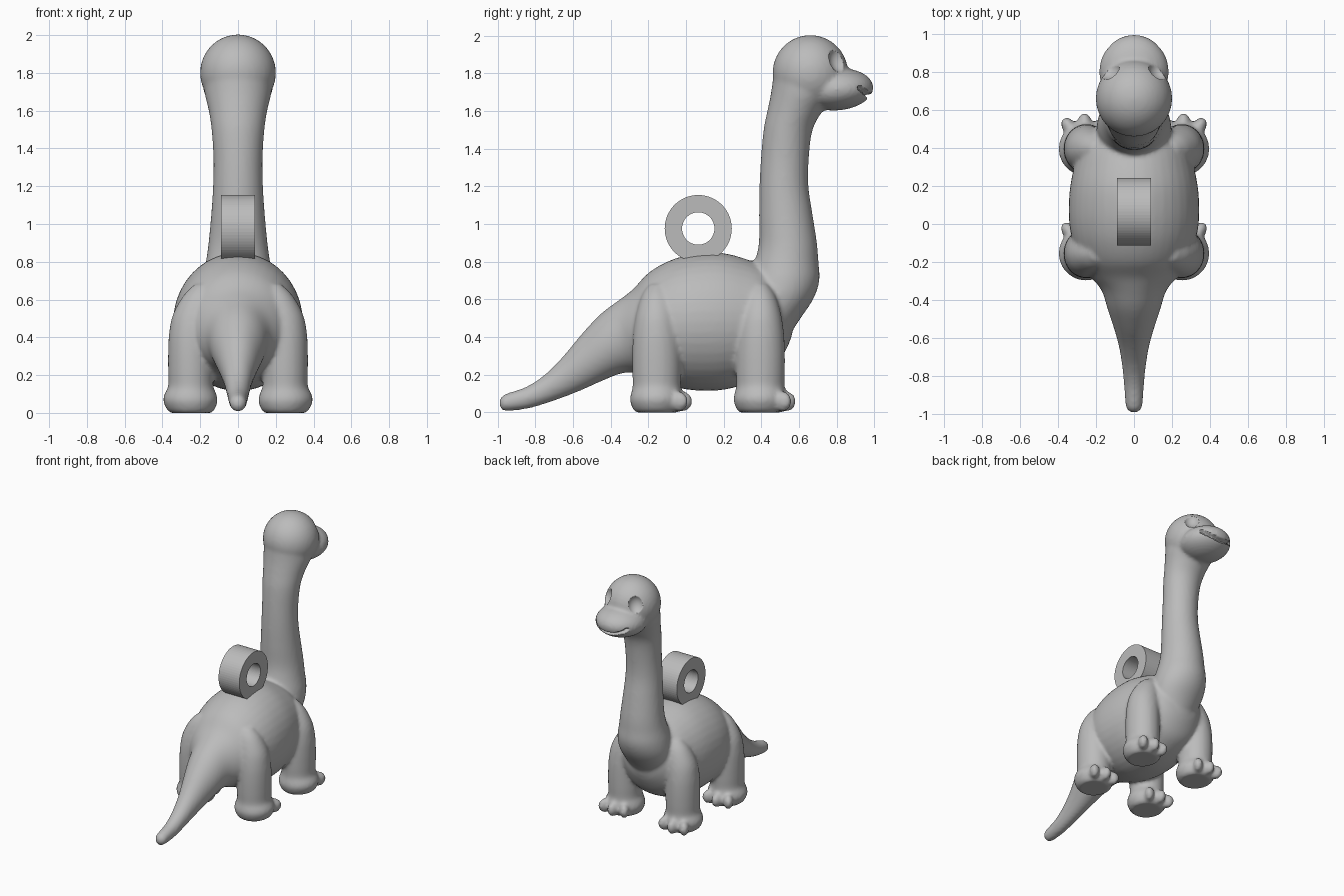
import bpy, bmesh, math
from mathutils import Matrix, Vector

cube = bpy.data.objects.get("Cube")
if cube:
    bpy.data.objects.remove(cube, do_unlink=True)

grey = bpy.data.materials.new("plain grey")
grey.use_nodes = True
GREY = (0.5, 0.5, 0.5, 1)
grey.diffuse_color = GREY
grey.node_tree.nodes["Principled BSDF"].inputs["Base Color"].default_value = GREY


def new_object(name, bm):
    bmesh.ops.recalc_face_normals(bm, faces=bm.faces[:])
    mesh = bpy.data.meshes.new(name)
    bm.to_mesh(mesh)
    bm.free()
    mesh.materials.append(grey)
    obj = bpy.data.objects.new(name, mesh)
    bpy.context.collection.objects.link(obj)
    return obj


def smooth_rows(rows, steps=4):
    """Catmull-Rom resampling of a list of section rows."""
    out = []
    for i in range(len(rows) - 1):
        ends = rows[max(i - 1, 0)], rows[i], rows[i + 1], rows[min(i + 2, len(rows) - 1)]
        for s in range(steps):
            t = s / steps
            out.append([b + 0.5 * t * (c - a + t * (2 * a - 5 * b + 4 * c - d + t * (3 * (b - c) + d - a)))
                        for a, b, c, d in zip(*ends)])
    return out + [list(rows[-1])]


def loft(bm, sections, n=40):
    """Skin a list of (centre, half axis u, half axis v) ellipses."""
    rings = []
    for c, u, v in sections:
        angles = [2 * math.pi * k / n for k in range(n)]
        rings.append([bm.verts.new(c + u * math.cos(a) + v * math.sin(a)) for a in angles])
    for r, s in zip(rings, rings[1:]):
        for k in range(n):
            bm.faces.new((r[k], r[k - 1], s[k - 1], s[k]))
    bm.faces.new(rings[0])
    bm.faces.new(rings[-1])


def ellipsoid(bm, centre, radii, rot=Matrix.Identity(4)):
    m = Matrix.Translation(centre) @ rot @ Matrix.Diagonal((*radii, 1))
    bmesh.ops.create_uvsphere(bm, u_segments=40, v_segments=24, radius=1, matrix=m)


bm = bmesh.new()

# Torso and tail: y, underside z, top z, half width
torso = [(-.99, .035, .065, .015), (-.965, .008, .095, .042), (-.85, .018, .135, .052),
         (-.75, .045, .2, .062), (-.65, .08, .3, .078), (-.55, .12, .42, .105),
         (-.45, .165, .525, .138), (-.35, .205, .6, .17), (-.28, .21, .655, .225),
         (-.2, .18, .74, .28), (-.1, .145, .8, .32), (0, .122, .833, .34),
         (.1, .115, .847, .343), (.2, .12, .845, .335), (.3, .145, .82, .315),
         (.4, .19, .78, .285), (.48, .25, .72, .23), (.54, .35, .64, .15), (.565, .42, .55, .06)]
loft(bm, [(Vector((0, y, (lo + hi) / 2)), Vector((w, 0, 0)), Vector((0, 0, (hi - lo) / 2)))
          for y, lo, hi, w in smooth_rows(torso)])

# Neck: z, back y, front y, half width
neck = [(.36, .32, .52, .1), (.48, .3, .595, .17), (.6, .31, .675, .195), (.7, .33, .708, .19),
        (.8, .365, .703, .17), (.9, .387, .695, .156), (1.05, .388, .672, .142),
        (1.2, .39, .65, .132), (1.35, .398, .652, .13), (1.5, .412, .672, .14),
        (1.6, .432, .725, .155), (1.7, .452, .8, .178), (1.8, .465, .82, .185)]
loft(bm, [(Vector((0, (b + f) / 2, z)), Vector((w, 0, 0)), Vector((0, (f - b) / 2, 0)))
          for z, b, f, w in smooth_rows(neck)])

# Cranium and snout
ellipsoid(bm, (0, .66, 1.8), (.201, .201, .203))
ellipsoid(bm, (0, .8, 1.715), (.183, .195, .112), Matrix.Rotation(math.radians(4), 4, 'X'))

# Legs: z, centre x, half width x, half depth y
leg = [(0, .25, .108, .112), (.02, .25, .128, .128), (.065, .252, .144, .143), (.1, .252, .137, .137),
       (.14, .25, .12, .128), (.22, .25, .12, .13), (.32, .25, .12, .13), (.42, .245, .12, .125),
       (.52, .23, .115, .11), (.62, .2, .09, .08), (.68, .18, .05, .04)]
for side in (1, -1):
    for cy in (.395, -.155):
        loft(bm, [(Vector((side * x, cy, z)), Vector((rx, 0, 0)), Vector((0, ry, 0)))
                  for z, x, rx, ry in smooth_rows(leg)])
        # Three toes fanned around the front of the foot
        for angle in (-34, 0, 34):
            a = math.radians(angle)
            ellipsoid(bm, (side * (.26 + .145 * math.sin(a)), cy + .02 + .115 * math.cos(a), .058),
                      (.036, .055, .054), Matrix.Rotation(-side * a, 4, 'Z'))

body = new_object("body", bm)

# Blend the parts into one skin
remesh = body.modifiers.new("blend", 'REMESH')
remesh.mode = 'VOXEL'
remesh.voxel_size = .013
soften = body.modifiers.new("soften", 'SMOOTH')
soften.factor = .5
soften.iterations = 6
bpy.context.view_layer.update()
evaluated = body.evaluated_get(bpy.context.evaluated_depsgraph_get())
bm = bmesh.new()
bm.from_mesh(evaluated.to_mesh())
evaluated.to_mesh_clear()
body.modifiers.clear()

# Finer skin on the face
face_edges = [e for e in bm.edges if all(v.co.y > .7 and v.co.z > 1.62 for v in e.verts)]
bmesh.ops.subdivide_edges(bm, edges=face_edges, cuts=1, use_grid_fill=True)

# Hollow eye sockets, pressed inward to the far side of an ellipsoid
for side in (1, -1):
    out = Vector((side * .128, .147, .07)).normalized()
    socket = (Matrix.Translation(Vector((0, .66, 1.8)) + out * .222)
              @ out.to_track_quat('Z', 'Y').to_matrix().to_4x4()
              @ Matrix.Diagonal((.06, .072, .058, 1)))
    to_socket = socket.inverted()
    for v in bm.verts:
        p = to_socket @ v.co
        if p.length < 1:
            p.z = -math.sqrt(1 - p.x ** 2 - p.y ** 2)
            v.co = socket @ p

# Smiling mouth groove: x and z along the front of the snout
smile = smooth_rows([(-.135, 1.722), (-.11, 1.703), (-.06, 1.685), (0, 1.677),
                     (.06, 1.685), (.11, 1.703), (.135, 1.722)], 8)
for v in bm.verts:
    if v.co.y > .87 and v.co.z < 1.76:
        d = min(math.hypot(v.co.x - x, v.co.z - z) for x, z in smile)
        if d < .013:
            inward = (Vector((0, .8, 1.715)) - v.co).normalized()
            v.co += inward * .026 * (1 - (d / .013) ** 2)
bm.to_mesh(body.data)
bm.free()

# Hanging ring on the back
bm = bmesh.new()
n = 64
loops = []
for x, r in ((-.09, .178), (.09, .178), (.09, .086), (-.09, .086)):
    loops.append([bm.verts.new((x, .065 + r * math.cos(2 * math.pi * k / n),
                                .976 + r * math.sin(2 * math.pi * k / n))) for k in range(n)])
for i in range(4):
    a, b = loops[i - 1], loops[i]
    for k in range(n):
        bm.faces.new((a[k - 1], a[k], b[k], b[k - 1]))
ring = new_object("hanging_ring", bm)

# Smooth shading with crisp edges
for obj in bpy.context.view_layer.objects:
    obj.select_set(obj in (body, ring))
bpy.context.view_layer.objects.active = body
bpy.ops.object.shade_smooth_by_angle(angle=math.radians(45))
